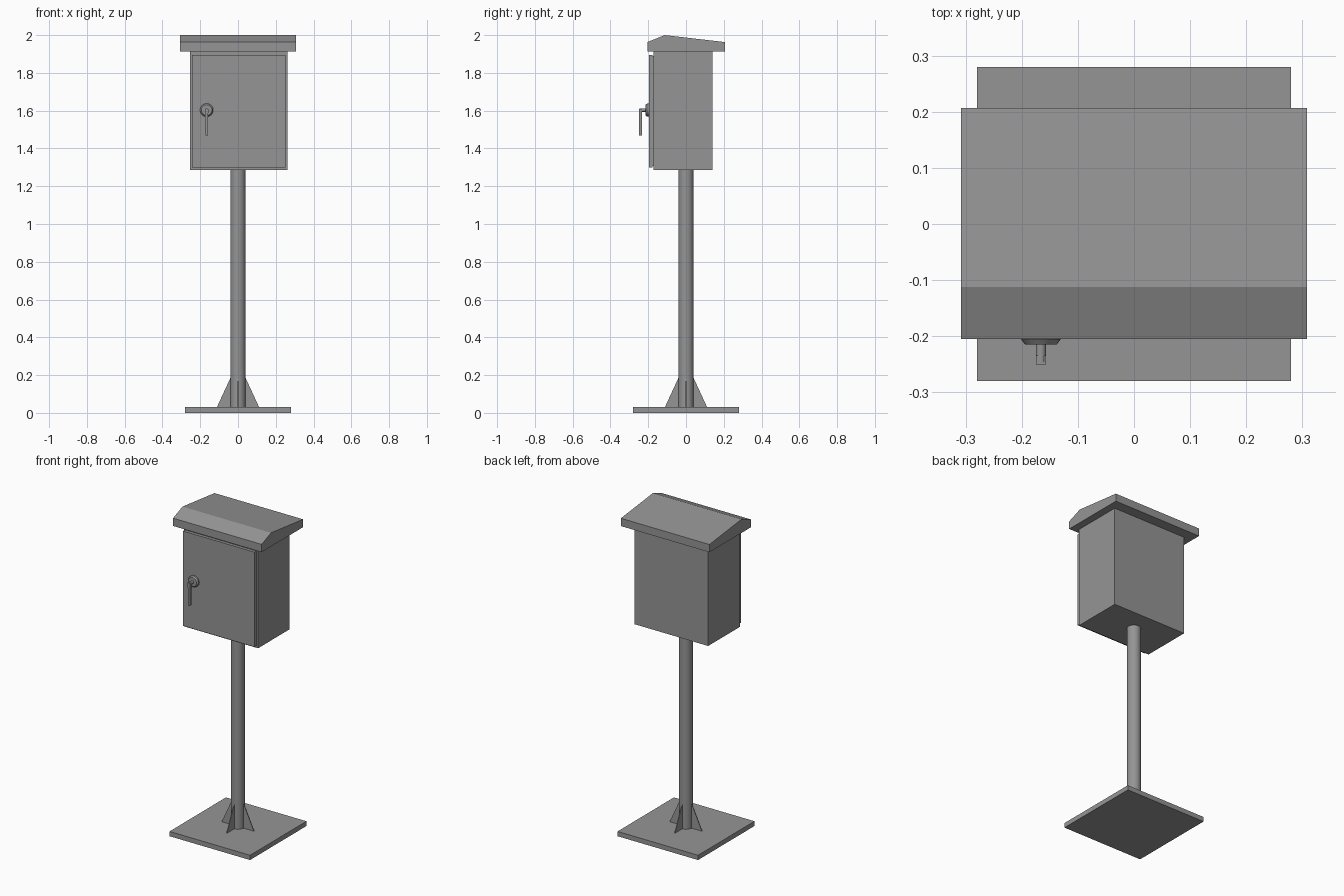
import bpy, bmesh
from math import pi, radians
from mathutils import Matrix, Vector

if "Cube" in bpy.data.objects:
    bpy.data.objects.remove(bpy.data.objects["Cube"])

# Dark grey painted steel
STEEL = bpy.data.materials.new("dark_grey_steel")
STEEL.diffuse_color = (.3, .3, .3, 1)
STEEL.use_nodes = True
STEEL.node_tree.nodes["Principled BSDF"].inputs["Base Color"].default_value = STEEL.diffuse_color


def finish(name, bm, smooth=False):
    bmesh.ops.recalc_face_normals(bm, faces=bm.faces)
    me = bpy.data.meshes.new(name)
    bm.to_mesh(me)
    bm.free()
    me.materials.append(STEEL)
    ob = bpy.data.objects.new(name, me)
    bpy.context.collection.objects.link(ob)
    if smooth:
        bpy.ops.object.select_all(action='DESELECT')
        ob.select_set(True)
        bpy.context.view_layer.objects.active = ob
        bpy.ops.object.shade_smooth_by_angle(angle=radians(35))
    return ob


def box(name, lo, hi):
    lo, hi = Vector(lo), Vector(hi)
    bm = bmesh.new()
    bmesh.ops.create_cube(bm, size=1, matrix=Matrix.Translation((lo + hi) / 2)
                          @ Matrix.Diagonal((*(hi - lo), 1)))
    return finish(name, bm)


def prism(name, pts, offset):
    """Extrude a closed 3D outline along an offset."""
    bm = bmesh.new()
    face = bm.faces.new([bm.verts.new(p) for p in pts])
    ext = bmesh.ops.extrude_face_region(bm, geom=[face], use_keep_orig=True)
    bmesh.ops.translate(bm, vec=offset,
                        verts=[v for v in ext['geom'] if isinstance(v, bmesh.types.BMVert)])
    return finish(name, bm)


def cone(name, p0, p1, r0, r1, sides=24):
    p0, p1 = Vector(p0), Vector(p1)
    d = p1 - p0
    bm = bmesh.new()
    bmesh.ops.create_cone(bm, cap_ends=True, segments=sides, radius1=r0, radius2=r1, depth=d.length,
                          matrix=Matrix.Translation((p0 + p1) / 2)
                          @ d.to_track_quat('Z', 'Y').to_matrix().to_4x4())
    return finish(name, bm, smooth=True)


# Ground plate and post
box("base_plate", (-.28, -.28, 0), (.28, .28, .03))
cone("post", (0, 0, .02), (0, 0, 1.30), .04, .04, 32)

# Four thin triangular stiffeners around the post foot
T = .005
for i in range(4):
    rib = prism(f"gusset_{i + 1}", [(.03, -T / 2, .03), (.112, -T / 2, .03),
                                    (.038, -T / 2, .19), (.03, -T / 2, .19)], (0, T, 0))
    rib.rotation_euler.z = i * pi / 2

# Cabinet, door seal and door
box("cabinet", (-.253, -.173, 1.285), (.261, .141, 1.915))
box("door_seal", (-.238, -.19, 1.306), (.246, -.172, 1.89))
box("door", (-.244, -.197, 1.30), (.252, -.178, 1.896))

# Roof cap with off-centre ridge
prism("roof", [(-.308, -.205, 1.914), (-.308, .207, 1.914), (-.308, .207, 1.963),
               (-.308, -.112, 2.0), (-.308, -.205, 1.963)], (.616, 0, 0))

# Door handle: rosette, stem and tapering drop lever
X, Z = -.166, 1.603
cone("handle_rosette", (X, -.195, Z), (X, -.206, Z), .035, .035)
cone("handle_rosette_rim", (X, -.206, Z), (X, -.215, Z), .035, .028)
cone("handle_stem", (X, -.21, Z), (X, -.246, Z), .009, .009, 16)
prism("handle_lever", [(X - .009, -.25, Z + .007), (X + .009, -.25, Z + .007),
                       (X + .006, -.25, 1.468), (X - .006, -.25, 1.468)], (0, .016, 0))
